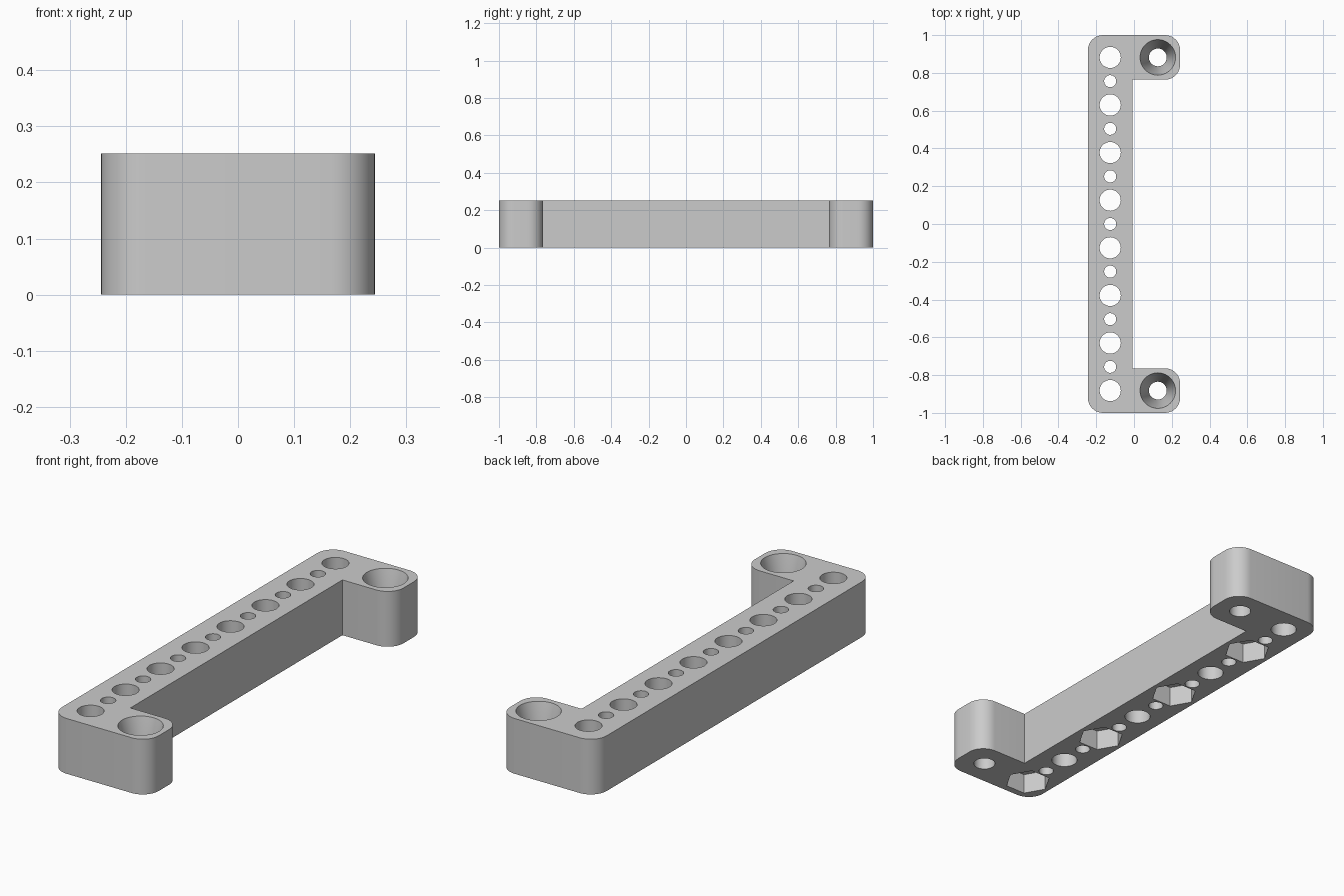
import bpy, bmesh, math
from mathutils import Vector

if "Cube" in bpy.data.objects:
    bpy.data.objects.remove(bpy.data.objects["Cube"])

PITCH = 0.252            # spacing of the large holes
HEIGHT = 0.252
HALF_X, HALF_Y = 0.244, 1.0
INNER_X, INNER_Y = -0.008, 0.764
RADIUS = 0.08            # rounded outer corners
ROW_X = -PITCH / 2


def make_object(name, bm):
    bmesh.ops.recalc_face_normals(bm, faces=bm.faces)
    mesh = bpy.data.meshes.new(name)
    bm.to_mesh(mesh)
    bm.free()
    obj = bpy.data.objects.new(name, mesh)
    bpy.context.collection.objects.link(obj)
    return obj


def ring(x, y, z, radius, sides):
    return [Vector((x + radius * math.cos(math.tau * i / sides),
                    y + radius * math.sin(math.tau * i / sides), z))
            for i in range(sides)]


def add_turned(bm, x, y, profile, sides):
    """Closed solid from (radius, z) steps, bottom to top."""
    loops = [[bm.verts.new(p) for p in ring(x, y, z, r, sides)] for r, z in profile]
    for low, high in zip(loops, loops[1:]):
        for i in range(sides):
            j = (i + 1) % sides
            bm.faces.new((low[i], low[j], high[j], high[i]))
    bm.faces.new(loops[0][::-1])
    bm.faces.new(loops[-1])


def corner(x, y, start, steps=10):
    """Quarter arc around a rounded corner centre."""
    return [(x + RADIUS * math.cos(a), y + RADIUS * math.sin(a))
            for a in (math.radians(start + 90 * i / steps) for i in range(steps + 1))]


# Bracket body: rounded C-shaped outline, extruded
cx, cy, tab_y = HALF_X - RADIUS, HALF_Y - RADIUS, INNER_Y + RADIUS
outline = (corner(-cx, -cy, 180) + corner(cx, -cy, 270) + corner(cx, -tab_y, 0)
           + [(INNER_X, -INNER_Y), (INNER_X, INNER_Y)]
           + corner(cx, tab_y, 270) + corner(cx, cy, 0) + corner(-cx, cy, 90))
bm = bmesh.new()
base = bm.faces.new([bm.verts.new((x, y, 0)) for x, y in outline])
top = bmesh.ops.extrude_face_region(bm, geom=[base])["geom"]
bmesh.ops.translate(bm, vec=(0, 0, HEIGHT),
                    verts=[v for v in top if isinstance(v, bmesh.types.BMVert)])
body = make_object("bracket_body", bm)

# Row of alternating large and small through holes
holes = bmesh.new()
through = (-0.05, HEIGHT + 0.05)
for i in range(-7, 8):
    radius = 0.056 if i % 2 else 0.032
    add_turned(holes, ROW_X, i * PITCH / 2, [(radius, z) for z in through], 48)

# Hexagonal nut pockets under every other large hole
pockets = bmesh.new()
for i in range(-7, 8, 4):
    add_turned(pockets, ROW_X, i * PITCH / 2, [(0.1, -0.05), (0.1, 0.094)], 6)

# Tapered screw holes in the two tabs
screws = bmesh.new()
for side in (-1, 1):
    add_turned(screws, -ROW_X, side * 3.5 * PITCH,
               [(0.047, -0.05), (0.047, 0.063), (0.094, HEIGHT), (0.106, HEIGHT + 0.05)], 64)

bpy.context.view_layer.objects.active = body
body.select_set(True)
for name, bm in (("hole_cutter", holes), ("pocket_cutter", pockets), ("screw_cutter", screws)):
    cutter = make_object(name, bm)
    cutter.hide_render = True
    mod = body.modifiers.new(name, "BOOLEAN")
    mod.operation = "DIFFERENCE"
    mod.solver = "EXACT"
    mod.object = cutter
    bpy.ops.object.modifier_apply(modifier=mod.name)
    bpy.data.objects.remove(cutter)

# Single plain grey material
grey = bpy.data.materials.new("light_grey")
grey.use_nodes = True
color = (0.6, 0.6, 0.6, 1)
grey.diffuse_color = color
grey.node_tree.nodes["Principled BSDF"].inputs["Base Color"].default_value = color
body.data.materials.clear()
body.data.materials.append(grey)
bpy.ops.object.shade_smooth_by_angle(angle=math.radians(30))
